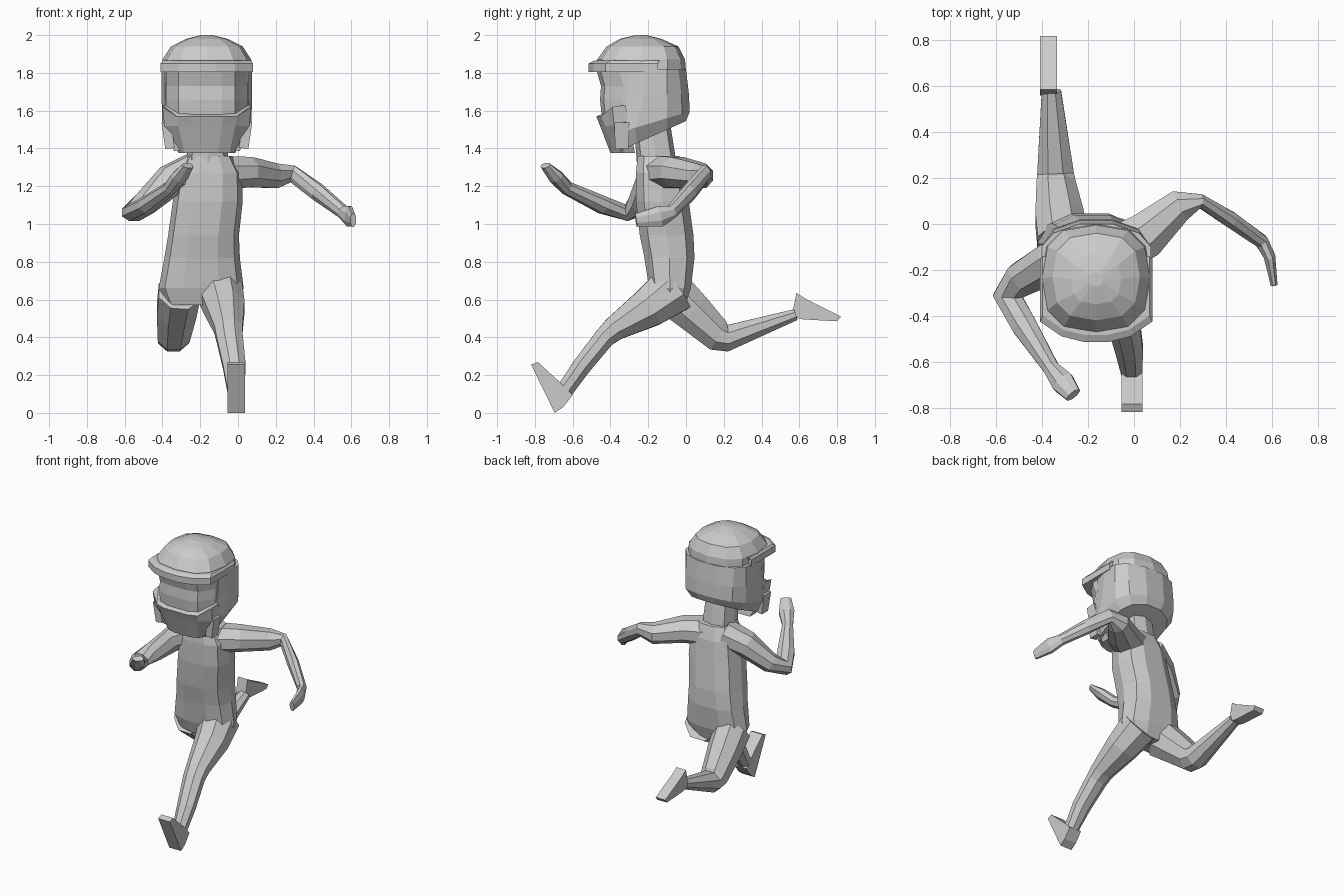
import bpy, bmesh, math
from mathutils import Vector

if "Cube" in bpy.data.objects:
    bpy.data.objects.remove(bpy.data.objects["Cube"])


def loft(name, rings):
    """Skin a list of equally sized point rings and cap both ends."""
    bm = bmesh.new()
    vr = [[bm.verts.new(p) for p in r] for r in rings]
    n = len(vr[0])
    for a, b in zip(vr, vr[1:]):
        for i in range(n):
            j = (i + 1) % n
            bm.faces.new((a[i], a[j], b[j], b[i]))
    bm.faces.new(vr[0])
    bm.faces.new(vr[-1])
    bmesh.ops.recalc_face_normals(bm, faces=bm.faces)
    bmesh.ops.triangulate(bm, faces=[f for f in bm.faces if len(f.verts) > 4])
    me = bpy.data.meshes.new(name)
    bm.to_mesh(me)
    bm.free()
    ob = bpy.data.objects.new(name, me)
    bpy.context.collection.objects.link(ob)
    return ob


def oval(x0, x1, y0, y1, z, slope=0, n=12, p=0.75):
    """Rounded-box ring in plan, optionally tilted front to back."""
    cx, cy, hx, hy = (x0 + x1) / 2, (y0 + y1) / 2, (x1 - x0) / 2, (y1 - y0) / 2
    out = []
    for i in range(n):
        a = 2 * math.pi * i / n
        c, s = math.cos(a), math.sin(a)
        x = hx * math.copysign(abs(c) ** p, c)
        y = hy * math.copysign(abs(s) ** p, s)
        out.append((cx + x, cy + y, z + slope * y))
    return out


def limb(name, ref, secs, n=8):
    """Tube through (x, y, z, half size along ref, half size across)."""
    pts = [Vector(s[:3]) for s in secs]
    rings = []
    for i, (p, s) in enumerate(zip(pts, secs)):
        t = Vector()
        if i:
            t += (p - pts[i - 1]).normalized()
        if i < len(pts) - 1:
            t += (pts[i + 1] - p).normalized()
        t.normalize()
        r = Vector(ref)
        u = (r - r.dot(t) * t).normalized()
        v = t.cross(u)
        k = 1 / math.cos(math.pi / n)
        rings.append([p + u * s[3] * k * math.cos((j + .5) * 2 * math.pi / n)
                      + v * s[4] * k * math.sin((j + .5) * 2 * math.pi / n)
                      for j in range(n)])
    return loft(name, rings)


CX = -0.165  # head centre line


def mirrored(half, z, cx=CX):
    """Plan ring from right-half (x, y) or (x, y, dz) points, front to back."""
    pts = [(h[0], h[1], h[2] if len(h) > 2 else 0) for h in half]
    right = [(cx + x, y, z + d) for x, y, d in pts]
    left = [(cx - x, y, z + d) for x, y, d in reversed(pts)]
    return right + left


def prism(name, x0, x1, poly):
    return loft(name, [[(x, y, z) for y, z in poly] for x in (x0, x1)])


# torso, tapering to the neck
loft("torso", [oval(*r, n=10) for r in (
    (-.38, .00, -.17, .00, .57), (-.42, .03, -.20, .03, .66),
    (-.39, .01, -.225, .05, .82), (-.37, .005, -.25, .045, .94),
    (-.345, .025, -.27, .02, 1.12), (-.32, .02, -.27, .00, 1.27),
    (-.27, -.03, -.26, -.03, 1.36))])
loft("neck", [oval(-.27, -.05, -.26, -.05, 1.32, n=8),
              oval(-.26, -.06, -.27, -.08, 1.48, .3, n=8)])

# back of the helmet, open-fronted shape with a sloping lower edge
def shell(w, front, back, z, slope):
    pts = [(w * .92, front), (w, front + .09), (w, -.10),
           (w * .78, back - .04), (w * .3, back)]
    return mirrored([(x, y, slope * (y + .2)) for x, y in pts], z)

loft("helmet_shell", [shell(.19, -.35, .00, 1.455, .45),
                      shell(.235, -.36, .02, 1.53, .3),
                      shell(.24, -.31, .015, 1.68, .05),
                      shell(.24, -.30, .00, 1.82, 0)])

# helmet dome
loft("helmet_dome", [oval(CX - .24, CX + .24, -.475, .00, 1.81),
                     oval(CX - .235, CX + .235, -.47, -.005, 1.87),
                     oval(CX - .19, CX + .19, -.42, -.04, 1.94),
                     oval(CX - .11, CX + .11, -.35, -.13, 1.98),
                     oval(CX - .03, CX + .03, -.27, -.21, 2.0)])

# brim wrapping the forehead
brim = [(0.05, -.515), (.15, -.49), (.245, -.425), (.245, -.15)]
loft("brim", [mirrored(brim, 1.805), mirrored(brim, 1.85),
              mirrored([(x * .95, y * .94) for x, y in brim], 1.865)])

# face set back between brim and mask
loft("face", [mirrored([(.08, y), (.15, y + .02), (.215, y + .12), (.215, -.25)], z)
              for z, y in ((1.50, -.44), (1.66, -.455), (1.73, -.45), (1.82, -.475))])

# jaw guard
loft("jaw_guard", [
    mirrored([(.06, -.40), (.12, -.38), (.15, -.33), (.15, -.27)], 1.375),
    mirrored([(.08, -.455), (.15, -.43), (.225, -.38), (.22, -.30)], 1.52),
    mirrored([(.09, -.475, -.02), (.16, -.45, -.02), (.235, -.39, .03),
              (.235, -.32, .04)], 1.59)])
for side in (-1, 1):
    limb("cheek_strap", (1, 0, 0), [(CX + side * .215, -.34, 1.54, .025, .04),
                                    (CX + side * .195, -.34, 1.40, .025, .035)], 4)

# arm swung out and back
limb("left_arm", (0, 0, 1), [
    (-.10, -.13, 1.27, .09, .11), (.05, -.05, 1.275, .08, .10),
    (.20, .08, 1.255, .065, .07), (.29, .10, 1.265, .045, .03),
    (.42, .02, 1.17, .045, .035), (.555, -.075, 1.065, .035, .03),
    (.59, -.14, 1.04, .055, .025), (.61, -.265, 1.02, .035, .015)])

# arm bent forward
limb("right_arm", (0, 0, 1), [
    (-.22, -.12, 1.29, .09, .10), (-.36, -.17, 1.23, .08, .09),
    (-.49, -.24, 1.11, .06, .075), (-.55, -.315, 1.06, .045, .065),
    (-.48, -.44, 1.10, .045, .055), (-.36, -.63, 1.19, .035, .035),
    (-.31, -.69, 1.25, .035, .05), (-.265, -.745, 1.31, .018, .035)])

# leading leg and foot
limb("front_leg", (1, 0, 0), [
    (-.10, -.06, .66, .12, .13), (-.07, -.20, .555, .105, .105),
    (-.05, -.38, .445, .075, .065), (-.045, -.43, .40, .07, .055),
    (-.02, -.55, .25, .06, .05), (-.01, -.645, .115, .045, .045)])
prism("front_foot", -.055, .038, [(-.82, .255), (-.785, .27), (-.665, .16),
                                  (-.60, .095), (-.65, .03), (-.695, .0)])

# trailing leg and foot
limb("back_leg", (1, 0, 0), [
    (-.31, -.08, .64, .11, .12), (-.325, .03, .54, .105, .105),
    (-.34, .17, .41, .085, .085), (-.342, .22, .395, .08, .07),
    (-.36, .58, .52, .042, .03)])
prism("back_foot", -.41, -.335, [(.585, .635), (.64, .60), (.82, .51),
                                 (.80, .485), (.62, .495), (.56, .51)])
